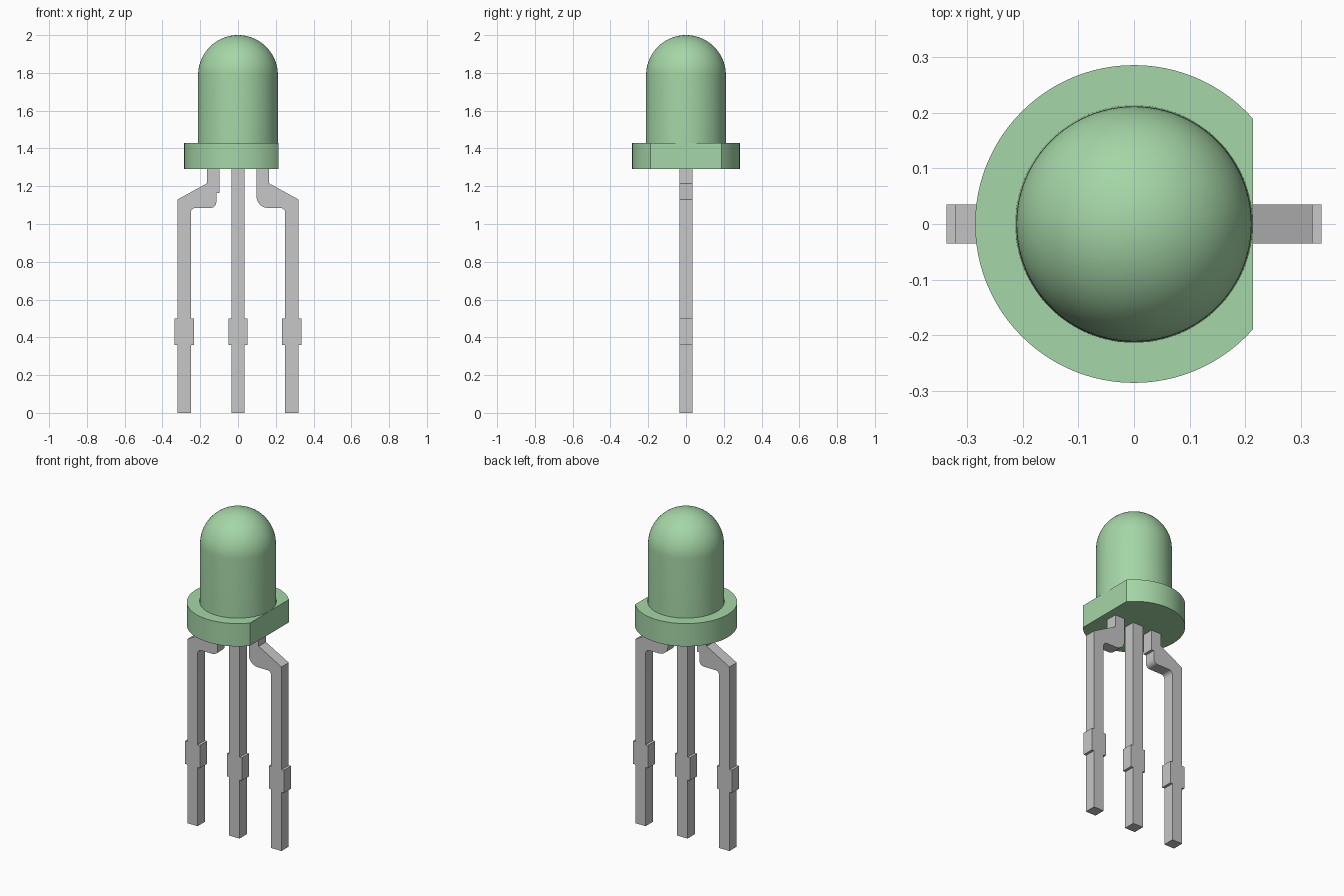
import bpy, bmesh, math

cube = bpy.data.objects.get("Cube")
if cube:
    bpy.data.objects.remove(cube, do_unlink=True)


def material(name, rgb):
    m = bpy.data.materials.new(name)
    m.use_nodes = True
    m.diffuse_color = (*rgb, 1)
    m.node_tree.nodes["Principled BSDF"].inputs["Base Color"].default_value = (*rgb, 1)
    return m


GREEN = material("pale green plastic", (0.376, 0.672, 0.386))
GREY = material("lead grey", (0.57, 0.57, 0.57))


def finish(name, bm, mat, smooth=True):
    bmesh.ops.recalc_face_normals(bm, faces=bm.faces)
    mesh = bpy.data.meshes.new(name)
    bm.to_mesh(mesh)
    bm.free()
    mesh.materials.append(mat)
    ob = bpy.data.objects.new(name, mesh)
    bpy.context.collection.objects.link(ob)
    if smooth:
        bpy.ops.object.select_all(action='DESELECT')
        ob.select_set(True)
        bpy.context.view_layer.objects.active = ob
        bpy.ops.object.shade_smooth_by_angle(angle=math.radians(30))
    return ob


def revolve(profile, steps=96):
    """Spin (radius, z) points around the z axis."""
    bm = bmesh.new()
    verts = [bm.verts.new((r, 0, z)) for r, z in profile]
    edges = [bm.edges.new(pair) for pair in zip(verts, verts[1:])]
    bmesh.ops.spin(bm, geom=verts + edges, cent=(0, 0, 0), axis=(0, 0, 1),
                   angle=math.tau, steps=steps)
    bmesh.ops.remove_doubles(bm, verts=bm.verts, dist=1e-5)
    return bm


# Domed lens with a slight draft on its wall
R, TOP = 0.211, 2.0
dome = [(R * math.cos(a), TOP - R + R * math.sin(a))
        for a in (i * math.pi / 40 for i in range(20))]
finish("lens_dome", revolve([(0, 1.42), (0.213, 1.42), (0.213, 1.43)] + dome + [(0, TOP)]), GREEN)

# Round flange with one flat side
bm = revolve([(0, 1.29), (0.285, 1.29), (0.285, 1.43), (0, 1.43)])
cut = bmesh.ops.bisect_plane(bm, geom=bm.verts[:] + bm.edges[:] + bm.faces[:],
                             plane_co=(0.2135, 0, 0), plane_no=(1, 0, 0), clear_outer=True)
bmesh.ops.holes_fill(bm, edges=[e for e in bm.edges if e.is_boundary])
finish("flange", bm, GREEN)


# Flat metal leads: an outline in x and z, given thickness in y
HALF, BUMP, LOW, HIGH = 0.035, 0.051, 0.36, 0.50


def side(x, sign):
    """Edge of a straight lead, from the foot up past the stand-off bump."""
    a, b = x + sign * HALF, x + sign * BUMP
    return [(a, 0), (a, LOW), (b, LOW), (b, HIGH), (a, HIGH)]


def arc(cx, cz, r, start, end, n=6):
    return [(cx + r * math.cos(math.radians(start + (end - start) * i / n)),
             cz + r * math.sin(math.radians(start + (end - start) * i / n)))
            for i in range(n + 1)]


def lead(name, outline, mirror=1):
    bm = bmesh.new()
    face = bm.faces.new([bm.verts.new((mirror * x, -HALF, z)) for x, z in outline])
    ext = bmesh.ops.extrude_face_region(bm, geom=[face])
    moved = [v for v in ext["geom"] if isinstance(v, bmesh.types.BMVert)]
    bmesh.ops.translate(bm, verts=moved, vec=(0, 2 * HALF, 0))
    finish(name, bm, GREY)


X, ROOT = 0.285, 1.30
outer = side(X, 1) + [(X + HALF, 1.13), (0.165, 1.215), (0.165, ROOT)]
elbow = arc(X - HALF - 0.025, 1.06, 0.025, 90, 0)
inner = elbow + side(X, -1)[::-1]
round_bend = [(0.098, ROOT)] + arc(0.158, 1.145, 0.06, 180, 270)
step_bend = [(0.098, ROOT), (0.098, 1.165), (0.115, 1.165)] + arc(0.145, 1.115, 0.03, 180, 270)

lead("left_lead", outer + round_bend + inner)
lead("right_lead", outer + step_bend + inner, mirror=-1)
lead("middle_lead", side(0, 1) + [(HALF, ROOT), (-HALF, ROOT)] + side(0, -1)[::-1])
